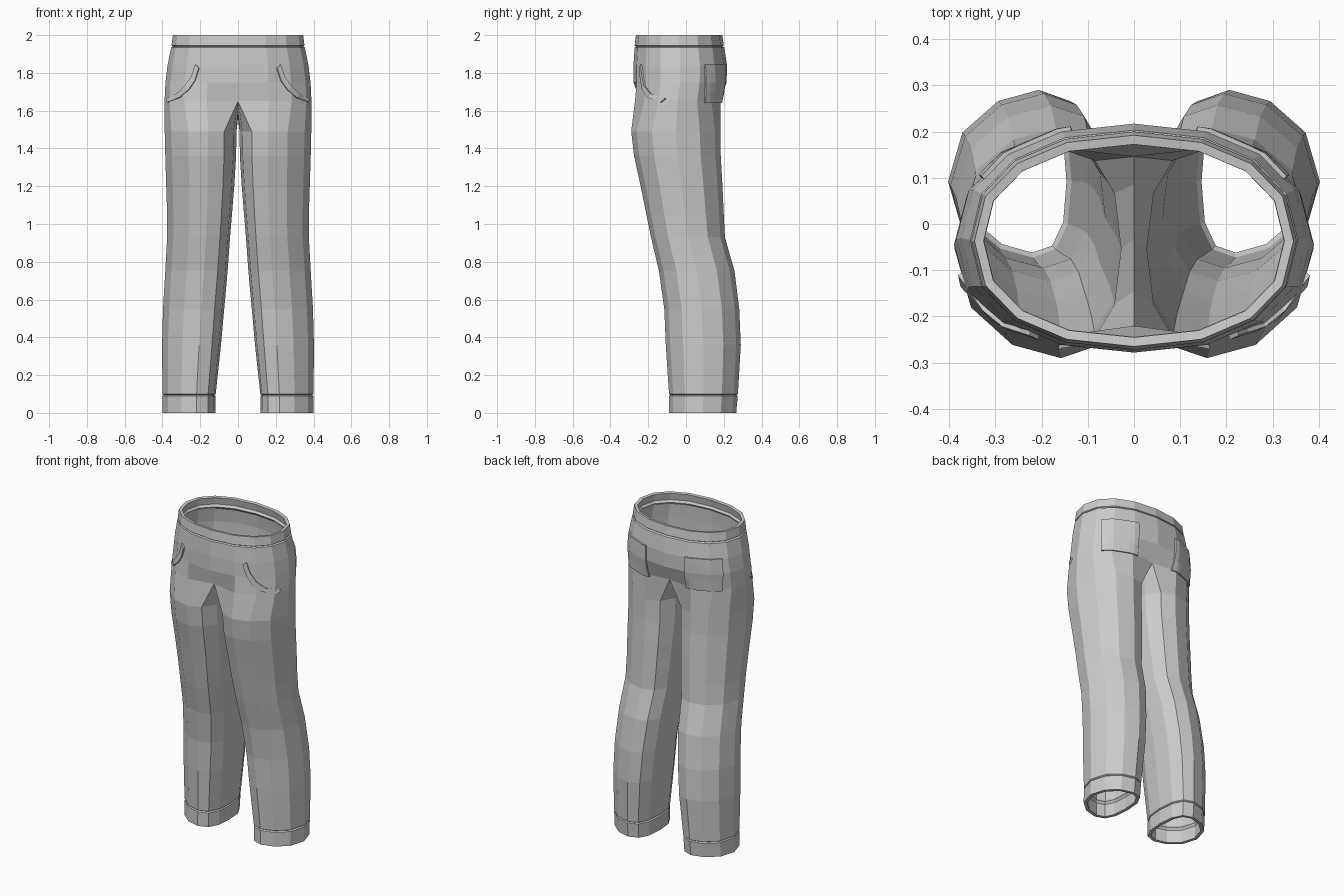
import bpy, bmesh
from math import sin, cos, radians, copysign
from mathutils import Vector
from mathutils.bvhtree import BVHTree

cube = bpy.data.objects.get("Cube")
if cube:
    bpy.data.objects.remove(cube)

cloth = bpy.data.materials.new("grey cloth")
cloth.use_nodes = True
GREY = (0.6, 0.6, 0.6, 1)
cloth.diffuse_color = GREY
cloth.node_tree.nodes["Principled BSDF"].inputs["Base Color"].default_value = GREY


def add_object(name, bm, thickness):
    """Turn a right-hand half into a mirrored shell with thickness."""
    mesh = bpy.data.meshes.new(name)
    bm.to_mesh(mesh)
    mesh.materials.append(cloth)
    obj = bpy.data.objects.new(name, mesh)
    bpy.context.collection.objects.link(obj)
    mirror = obj.modifiers.new("mirror", 'MIRROR')
    mirror.merge_threshold = 0.0005
    shell = obj.modifiers.new("shell", 'SOLIDIFY')
    shell.thickness = thickness
    shell.offset = -1
    return obj


def power(v, p):
    return copysign(abs(v) ** p, v)


def hip_ring(z, rx, front, back):
    """Half loop from the front centre round the side to the back centre."""
    cy, ry = (front + back) / 2, (back - front) / 2
    pts = []
    for i in range(9):
        a = radians(-90 + 22.5 * i)
        x = 0 if i in (0, 8) else rx * power(cos(a), 0.9)
        pts.append(Vector((x, cy + ry * power(sin(a), 0.9), z)))
    return pts


def leg_ring(z, inner, outer, front, back):
    """Closed loop of twelve points, fuller towards the inside."""
    cx, rx = (inner + outer) / 2, (outer - inner) / 2
    cy, ry = (front + back) / 2, (back - front) / 2
    pts = []
    for i in range(12):
        a = radians(-120 + 30 * i)
        pts.append(Vector((cx + rx * cos(a) - 0.04 * sin(a) ** 2,
                           cy + ry * power(sin(a), 0.9), z)))
    return pts


def loft(bm, upper, lower, closed):
    n = len(lower)
    for i in range(n if closed else n - 1):
        j = (i + 1) % n
        bm.faces.new((lower[i], lower[j], upper[j], upper[i]))


# Hips: height, half width, front, back (with a groove under the waistband)
hips = [(2.0, 0.345, -0.265, 0.192), (1.945, 0.352, -0.272, 0.2),
        (1.94, 0.344, -0.264, 0.192), (1.935, 0.354, -0.272, 0.203),
        (1.84, 0.373, -0.278, 0.217), (1.75, 0.384, -0.278, 0.215)]
# Legs: height, inner x, outer x, front, back (with a groove above the cuff)
legs = [(1.49, 0.008, 0.388, -0.29, 0.182), (1.36, 0.01, 0.385, -0.275, 0.184),
        (1.2, 0.02, 0.38, -0.24, 0.193), (1.05, 0.032, 0.375, -0.21, 0.2),
        (0.93, 0.042, 0.375, -0.185, 0.206), (0.75, 0.055, 0.385, -0.143, 0.257),
        (0.55, 0.073, 0.397, -0.115, 0.282), (0.36, 0.09, 0.402, -0.107, 0.29),
        (0.1, 0.118, 0.4, -0.09, 0.275), (0.095, 0.126, 0.392, -0.082, 0.267),
        (0.09, 0.118, 0.4, -0.09, 0.274), (0.0, 0.12, 0.4, -0.09, 0.266)]

# Trouser body: hips, crotch seam and one leg
bm = bmesh.new()
new = lambda pts: [bm.verts.new(p) for p in pts]
rings = [new(hip_ring(*h)) for h in hips]
seat = hip_ring(1.65, 0.389, -0.287, 0.2)
seat[0].y, seat[8].y = -0.24, 0.165
rings.append(new(seat))
for a, b in zip(rings, rings[1:]):
    loft(bm, a, b, False)
seam = new([Vector((0, y, z)) for y, z in ((0.1, 1.6), (-0.03, 1.56), (-0.16, 1.6))])
loops = [rings[-1] + seam] + [new(leg_ring(*r)) for r in legs]
for a, b in zip(loops, loops[1:]):
    loft(bm, a, b, True)
tree = BVHTree.FromBMesh(bm)
add_object("trousers", bm, 0.02)


def on_cloth(angle, z, lift=0.01):
    """Point just outside the cloth in the given direction from the middle."""
    d = Vector((cos(radians(angle)), sin(radians(angle)), 0))
    hit = tree.ray_cast(Vector((0.03, -0.03, z)), d)[0]
    return hit + d * lift


def patch(name, rows):
    """Raised cloth piece from rows of points, lowest row first."""
    pm = bmesh.new()
    grid = [[pm.verts.new(p) for p in row] for row in rows]
    for low, high in zip(grid, grid[1:]):
        loft(pm, high, low, False)
    add_object(name, pm, 0.016)


# Back pockets
heights = [1.64, 1.7, 1.75, 1.8, 1.845]
patch("back_pockets", [[on_cloth(a, z) for a in range(24, 67, 6)] for z in heights])

# Curved trim of the front pockets: angle and height along the opening
opening = [(-47, 1.845), (-43, 1.78), (-37, 1.73), (-28, 1.69), (-13, 1.665)]
patch("front_pocket_trim",
      [[on_cloth(a - 4 * k, z - 0.02 * k) for a, z in opening] for k in (1, 0)])
